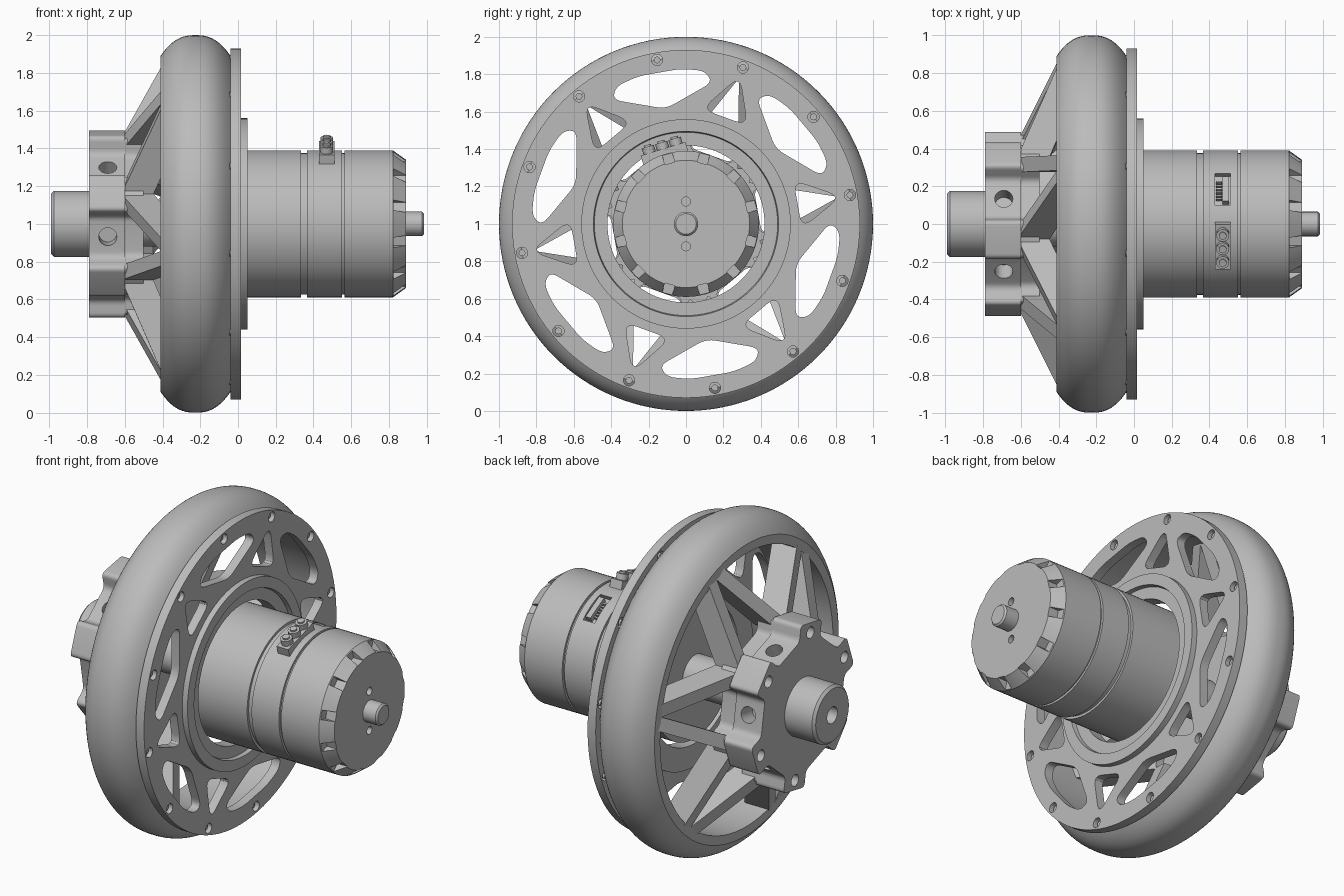
import bpy, bmesh, math
from mathutils import Matrix, Vector

cube = bpy.data.objects.get("Cube")
if cube:
    bpy.data.objects.remove(cube, do_unlink=True)

GREY = (0.5, 0.5, 0.5, 1)
mat = bpy.data.materials.new("machined_grey")
mat.use_nodes = True
mat.diffuse_color = GREY
mat.node_tree.nodes["Principled BSDF"].inputs["Base Color"].default_value = GREY

AXLE = Vector((0, 0, 1))      # everything turns about the x axis at this height
TURN = 10                     # offset of the sixfold pattern in degrees
SIXTHS = [TURN + 60 * k for k in range(6)]


def finish(name, bm):
    bmesh.ops.recalc_face_normals(bm, faces=bm.faces)
    mesh = bpy.data.meshes.new(name)
    bm.to_mesh(mesh)
    bm.free()
    ob = bpy.data.objects.new(name, mesh)
    ob.location = AXLE
    mesh.materials.append(mat)
    bpy.context.collection.objects.link(ob)
    return smooth(ob)


def smooth(ob):
    bpy.ops.object.select_all(action='DESELECT')
    ob.select_set(True)
    bpy.context.view_layer.objects.active = ob
    bpy.ops.object.shade_smooth_by_angle(angle=math.radians(32))
    return ob


def cut(ob, bm):
    cutter = finish("cutter", bm)
    cutter.hide_render = True
    mod = ob.modifiers.new("cut", 'BOOLEAN')
    mod.operation, mod.object, mod.solver = 'DIFFERENCE', cutter, 'EXACT'
    bpy.context.view_layer.objects.active = ob
    bpy.ops.object.modifier_apply(modifier=mod.name)
    bpy.data.objects.remove(cutter, do_unlink=True)
    smooth(ob)


def turned(angle):
    return Matrix.Rotation(math.radians(angle), 4, 'X')


def lathe(name, profile, closed=False, steps=96):
    """Spin (x, radius) points about the x axis."""
    bm = bmesh.new()
    vs = [bm.verts.new((x, r, 0)) for x, r in profile]
    for a, b in zip(vs, vs[1:] + (vs[:1] if closed else [])):
        bm.edges.new((a, b))
    bmesh.ops.spin(bm, geom=bm.verts[:] + bm.edges[:], cent=(0, 0, 0), axis=(1, 0, 0),
                   angle=math.tau, steps=steps)
    bmesh.ops.remove_doubles(bm, verts=bm.verts, dist=1e-5)
    return finish(name, bm)


def polar(angle, r):
    a = math.radians(angle)
    return Vector((r * math.cos(a), r * math.sin(a)))


def rounded(points, radius, steps=5):
    """Replace each corner of a loop by a small curve."""
    out = []
    for i, p in enumerate(points):
        ends = []
        for q in (points[i - 1], points[(i + 1) % len(points)]):
            d = q - p
            ends.append(p + d.normalized() * min(radius, d.length * 0.45))
        for s in range(steps + 1):
            t = s / steps
            out.append(ends[0] * (1 - t) ** 2 + p * 2 * t * (1 - t) + ends[1] * t * t)
    return out


def ring(r, centre=Vector((0, 0)), n=96):
    return [centre + polar(360 * i / n, r) for i in range(n)]


def slab(name, loops, x0, x1):
    """Flat part with holes, extruded along x."""
    bm = bmesh.new()
    edges = []
    for loop in loops:
        vs = [bm.verts.new((x0, p.x, p.y)) for p in loop]
        edges += [bm.edges.new((a, b)) for a, b in zip(vs, vs[1:] + vs[:1])]
    bmesh.ops.triangle_fill(bm, edges=edges, use_beauty=True)
    ext = bmesh.ops.extrude_face_region(bm, geom=bm.faces[:])
    moved = [g for g in ext["geom"] if isinstance(g, bmesh.types.BMVert)]
    bmesh.ops.translate(bm, verts=moved, vec=(x1 - x0, 0, 0))
    return finish(name, bm)


def box(bm, centre, size, angle=0):
    m = turned(angle) @ Matrix.Translation(centre) @ Matrix.Diagonal((*size, 1))
    bmesh.ops.create_cube(bm, size=1, matrix=m)


def rod(bm, centre, r, length, angle=0, along='Y'):
    aim = Matrix.Rotation(math.pi / 2, 4, 'X' if along == 'Y' else 'Y')
    bmesh.ops.create_cone(bm, cap_ends=True, segments=24, radius1=r, radius2=r, depth=length,
                          matrix=turned(angle) @ Matrix.Translation(centre) @ aim)


# Tyre and rim: bulging tread with a straight inner wall
tread = []
for i in range(33):
    t = i / 16 - 1
    tread.append((-0.225 + 0.185 * t, 1 - 0.11 * abs(t) ** 2.5))
lathe("tyre", tread + [(-0.04, 0.835), (-0.41, 0.835)], closed=True, steps=128)

# Front plate with long windows, triangular windows and screw holes
loops = [ring(0.93, n=128), ring(0.45)]
screw_bm = bmesh.new()
for a in SIXTHS:
    long_window = [(0, 0.625), (20.5, 0.77), (17, 0.825), (8, 0.83),
                   (-8, 0.83), (-17, 0.825), (-20.5, 0.77)]
    loops.append(rounded([polar(a + 30 + d, r) for d, r in long_window], 0.05))
    triangle = [(-12, 0.62), (0, 0.84), (12, 0.62)]
    loops.append(rounded([polar(a + d, r) for d, r in triangle], 0.07))
    for b in (a, a + 30):
        loops.append(ring(0.03, polar(b, 0.89), 20))
        rod(screw_bm, (-0.025, 0.89, 0), 0.018, 0.04, b, 'X')
slab("front_plate", loops, -0.04, 0.015)
finish("plate_screws", screw_bm)

# Stepped collar around the motor
lathe("collar", [(-0.06, 0.42), (0.025, 0.42), (0.025, 0.49), (0.05, 0.495),
                 (0.05, 0.56), (-0.06, 0.56)], closed=True)

# Rear hub: six lugs with bolt holes, and cross holes between them
lug = [(-14.3, 0.405), (-12, 0.5), (12, 0.5), (14.3, 0.405)]
outline = rounded([polar(a + 30 + d, r) for a in SIXTHS for d, r in lug], 0.03)
bolt_holes = [ring(0.035, polar(a + 30, 0.43), 20) for a in SIXTHS]
hub = slab("rear_hub", [outline] + bolt_holes, -0.79, -0.6)
holes = bmesh.new()
for a in SIXTHS:
    rod(holes, (-0.69, 0.38, 0), 0.048, 0.2, a)
cut(hub, holes)
slab("hub_base", [[p * 0.97 for p in outline]], -0.6, -0.5)

# Spokes: pairs leave each lug and meet at the rim
spokes = bmesh.new()
for a in SIXTHS:
    for side in (-30, 30):
        start, end = polar(a + side * 0.9, 0.43), polar(a + side * 0.08, 0.85)
        d = (end - start).normalized()
        across = Vector((-d.y, d.x)) * 0.04
        corners = []
        for p, xs in ((start, (-0.62, -0.45)), (end, (-0.405, -0.24))):
            for x in xs:
                for q in (p - across, p + across):
                    corners.append(spokes.verts.new((x, q.x, q.y)))
        bmesh.ops.convex_hull(spokes, input=corners)
finish("spokes", spokes)

# Axle boss with a centre bore, and the inner drive shaft
lathe("axle_boss", [(-0.79, 0.175), (-0.975, 0.175), (-0.99, 0.16), (-0.99, 0.05),
                    (-0.85, 0.05), (-0.85, 0)])
lathe("drive_shaft", [(-0.55, 0), (-0.55, 0.12), (-0.05, 0.12), (-0.05, 0)])

# Motor body with two grooves and a chamfered end
motor = lathe("motor_body", [
    (-0.06, 0), (-0.06, 0.39), (0.335, 0.39), (0.335, 0.375), (0.365, 0.375), (0.365, 0.39),
    (0.55, 0.39), (0.55, 0.375), (0.565, 0.375), (0.565, 0.39), (0.82, 0.39),
    (0.89, 0.34), (0.89, 0)])
cuts = bmesh.new()
for k in range(12):
    box(cuts, (0.87, 0.38, 0), (0.09, 0.09, 0.055), 15 + 30 * k)
for a in (90, 270):
    rod(cuts, (0.89, 0.12, 0), 0.024, 0.06, a, 'X')
box(cuts, (0.47, 0.4, 0), (0.08, 0.1, 0.19), 61)
cut(motor, cuts)
lathe("output_shaft", [(0.85, 0), (0.85, 0.065), (0.975, 0.065), (0.985, 0.055), (0.985, 0)], steps=48)

# Signal socket sunk into the motor
socket = bmesh.new()
box(socket, (0.487, 0.36, 0), (0.034, 0.05, 0.15), 61)
for k in range(6):
    box(socket, (0.45, 0.355, 0.05 - 0.02 * k), (0.03, 0.03, 0.01), 61)
finish("signal_socket", socket)

# Power connector with three round terminals
power = bmesh.new()
box(power, (0.47, 0.385, 0), (0.08, 0.07, 0.25), 107)
for k in (-1, 0, 1):
    rod(power, (0.47, 0.42, 0.075 * k), 0.034, 0.07, 107)
    rod(power, (0.47, 0.445, 0.075 * k), 0.02, 0.04, 107)
finish("power_connector", power)
